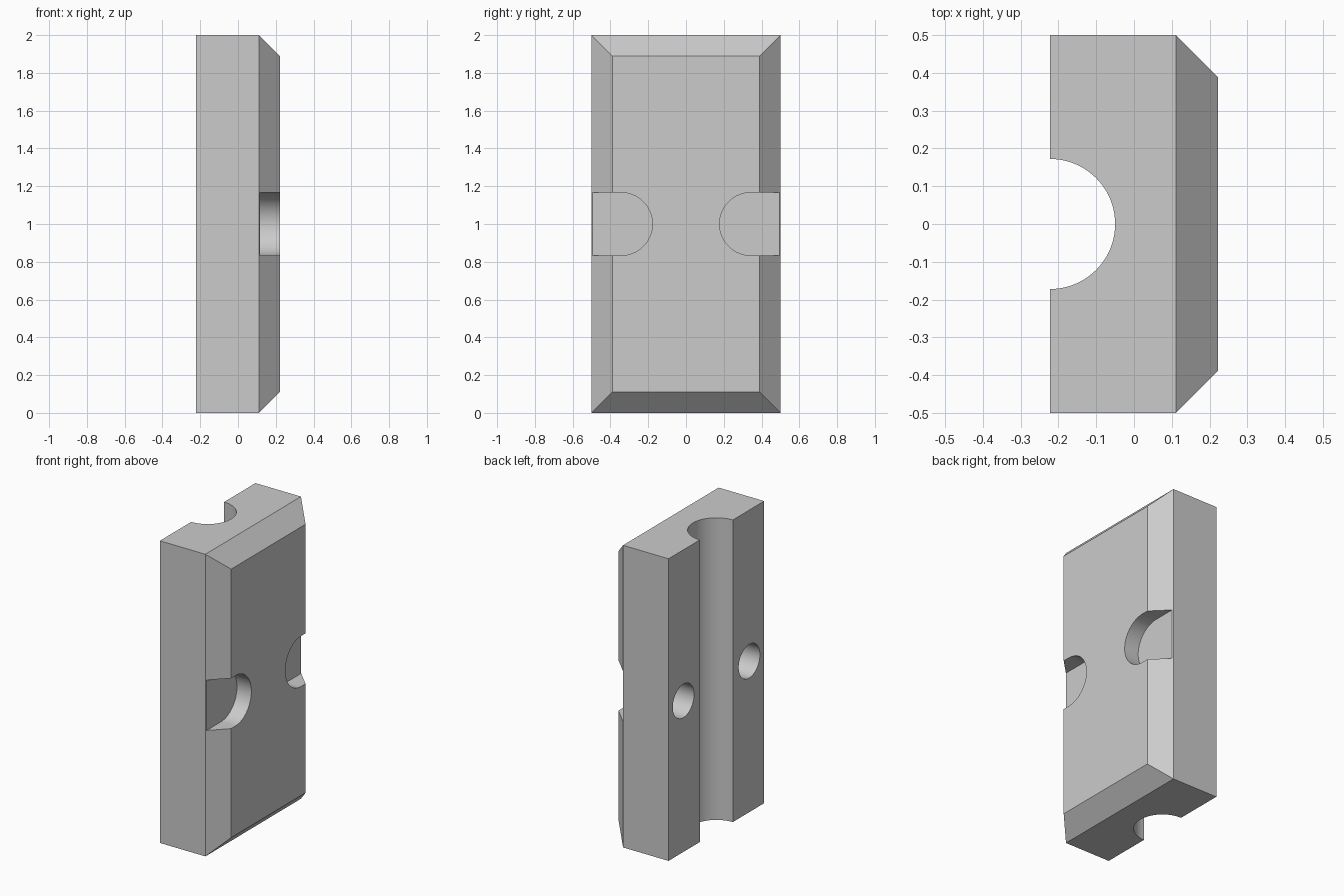
import bpy, bmesh, math

if "Cube" in bpy.data.objects:
    bpy.data.objects.remove(bpy.data.objects["Cube"])

X, Y, H = 0.2222, 0.5, 2.0      # half depth, half width, height
CHAMFER = 0.1111
FLOOR = 0.1167                  # pocket floor
SIDE_Y = 0.3444                 # pocket and hole centres

grey = bpy.data.materials.new("plain grey")
grey.use_nodes = True
colour = (0.6, 0.6, 0.6, 1)
grey.diffuse_color = colour
grey.node_tree.nodes["Principled BSDF"].inputs["Base Color"].default_value = colour


def loft(name, rings):
    """Solid made by joining closed rings of points, capped at both ends."""
    bm = bmesh.new()
    loops = [[bm.verts.new(p) for p in ring] for ring in rings]
    n = len(loops[0])
    for a, b in zip(loops, loops[1:]):
        for i in range(n):
            j = (i + 1) % n
            bm.faces.new((a[i], a[j], b[j], b[i]))
    bm.faces.new(loops[0][::-1])
    bm.faces.new(loops[-1])
    bmesh.ops.recalc_face_normals(bm, faces=bm.faces)
    mesh = bpy.data.meshes.new(name)
    bm.to_mesh(mesh)
    bm.free()
    mesh.materials.append(grey)
    obj = bpy.data.objects.new(name, mesh)
    bpy.context.collection.objects.link(obj)
    return obj


def rectangle(x, inset):
    y, low, high = Y - inset, inset, H - inset
    return [(x, -y, low), (x, y, low), (x, y, high), (x, -y, high)]


def arc(radius, start, end, steps):
    angles = [start + (end - start) * i / steps for i in range(steps + 1)]
    return [(radius * math.cos(a), radius * math.sin(a)) for a in angles]


def prism_x(name, outline, x0, x1):
    return loft(name, [[(x, y, z) for y, z in outline] for x in (x0, x1)])


# Block with chamfered outer face
block = loft("block", [rectangle(-X, 0), rectangle(X - CHAMFER, 0),
                       rectangle(X, CHAMFER)])

# Round groove along the back
circle = arc(0.1722, 0, math.tau, 96)[:-1]
cutters = [loft("groove_cutter", [[(x - X, y, z) for x, y in circle]
                                  for z in (-0.1, H + 0.1)])]

# Round-ended side pockets and blind holes
for label, s in (("front", -1), ("back", 1)):
    slot = [(s * (SIDE_Y - c), 1 + v)
            for c, v in arc(0.1667, -math.pi / 2, math.pi / 2, 48)]
    slot += [(s * 0.6, 1.1667), (s * 0.6, 0.8333)]
    cutters.append(prism_x(label + "_pocket_cutter", slot, FLOOR, 0.4))
    hole = [(s * SIDE_Y + u, 1 + v) for u, v in arc(0.1111, 0, math.tau, 64)[:-1]]
    cutters.append(prism_x(label + "_hole_cutter", hole, -0.4, X - CHAMFER))

bpy.context.view_layer.objects.active = block
block.select_set(True)
for cutter in cutters:
    cutter.hide_render = True
    cut = block.modifiers.new("cut", "BOOLEAN")
    cut.operation = "DIFFERENCE"
    cut.solver = "EXACT"
    cut.object = cutter
    bpy.ops.object.modifier_apply(modifier=cut.name)
    bpy.data.objects.remove(cutter)

bpy.ops.object.shade_smooth_by_angle(angle=math.radians(30))
